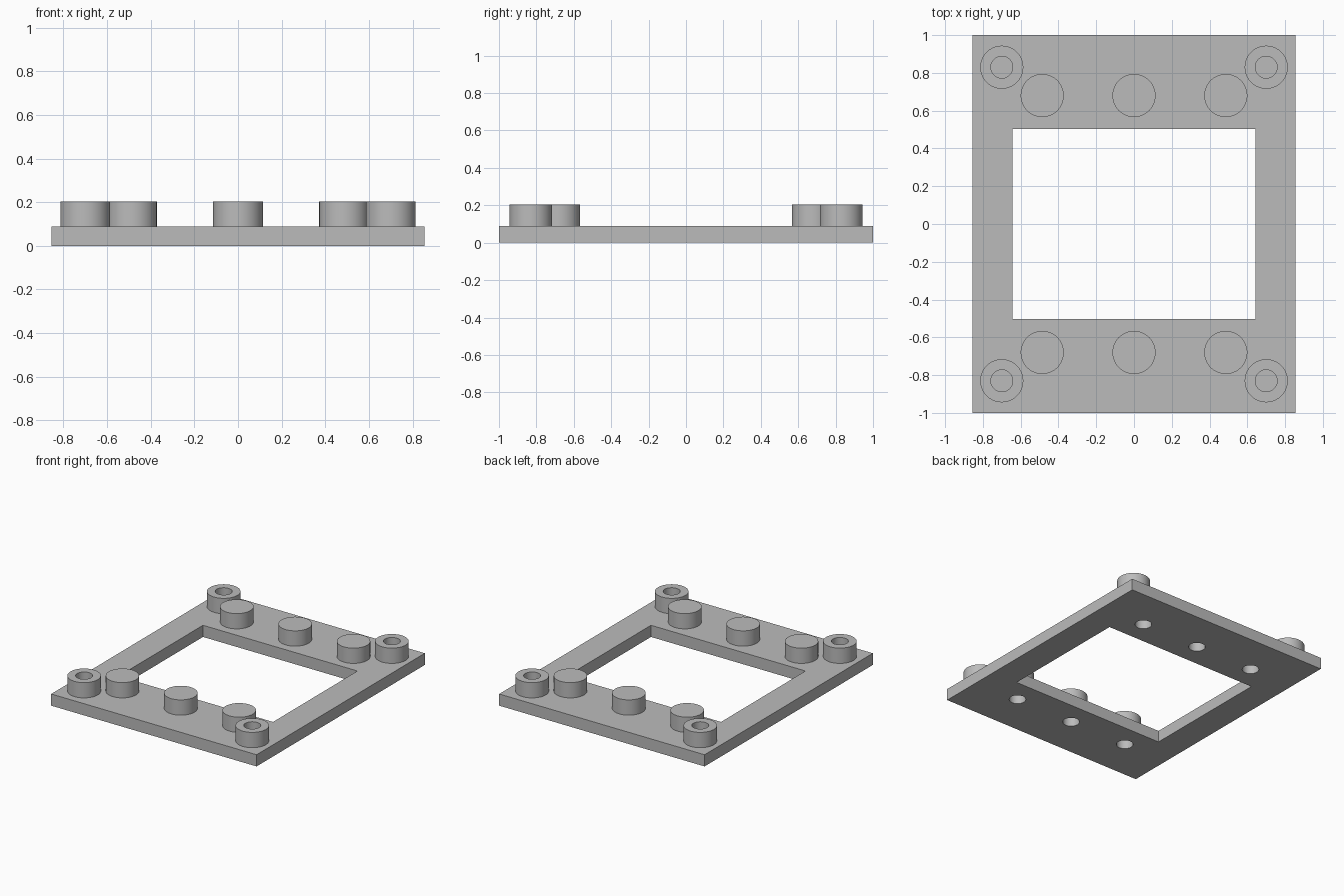
import bpy, bmesh, math

if "Cube" in bpy.data.objects:
    bpy.data.objects.remove(bpy.data.objects["Cube"])

GREY = bpy.data.materials.new("plain grey")
GREY.diffuse_color = (0.5, 0.5, 0.5, 1)
GREY.use_nodes = True
GREY.node_tree.nodes["Principled BSDF"].inputs["Base Color"].default_value = GREY.diffuse_color

PLATE_TOP, TOP = 0.088, 0.203
R, BORE = 0.114, 0.058          # boss and hole radii
SEG = 64
BOSSES = [(x, y) for x in (-0.486, 0, 0.486) for y in (-0.68, 0.68)]
POSTS = [(x, y) for x in (-0.70, 0.70) for y in (-0.83, 0.83)]


def finish(obj):
    obj.data.materials.clear()
    obj.data.materials.append(GREY)
    bpy.ops.object.select_all(action='DESELECT')
    obj.select_set(True)
    bpy.context.view_layer.objects.active = obj
    bpy.ops.object.shade_smooth_by_angle(angle=math.radians(30))


def rect(x, y):
    return [(-x, -y), (x, -y), (x, y), (-x, y)]


def circle(cx, cy, r):
    return [(cx + r * math.cos(2 * math.pi * i / SEG),
             cy + r * math.sin(2 * math.pi * i / SEG)) for i in range(SEG)]


def lathe(name, profile, x, y):
    """Revolve (radius, z) points about the vertical axis."""
    bm = bmesh.new()
    vs = [bm.verts.new((r, 0, z)) for r, z in profile]
    es = [bm.edges.new(p) for p in zip(vs, vs[1:])]
    bmesh.ops.spin(bm, geom=vs + es, cent=(0, 0, 0), axis=(0, 0, 1),
                   angle=2 * math.pi, steps=SEG, use_duplicate=False)
    bmesh.ops.remove_doubles(bm, verts=bm.verts, dist=1e-5)
    bmesh.ops.recalc_face_normals(bm, faces=bm.faces)
    # keep the outer wall facing away from the axis
    wall = max(bm.faces, key=lambda f: f.calc_center_median().xy.length)
    if wall.normal.dot(wall.calc_center_median()) < 0:
        bmesh.ops.reverse_faces(bm, faces=bm.faces)
    me = bpy.data.meshes.new(name)
    bm.to_mesh(me)
    bm.free()
    obj = bpy.data.objects.new(name, me)
    obj.location = (x, y, 0)
    bpy.context.collection.objects.link(obj)
    finish(obj)


# Frame plate: filled outline with the window and screw holes left open
cu = bpy.data.curves.new("frame_plate", 'CURVE')
cu.dimensions, cu.fill_mode, cu.extrude = '2D', 'BOTH', PLATE_TOP / 2
outlines = [rect(0.855, 1.0), rect(0.643, 0.502)]
outlines += [circle(x, y, BORE) for x, y in BOSSES]
for pts in outlines:
    sp = cu.splines.new('POLY')
    sp.points.add(len(pts) - 1)
    for p, (x, y) in zip(sp.points, pts):
        p.co = (x, y, 0, 1)
    sp.use_cyclic_u = True
plate = bpy.data.objects.new("frame_plate", cu)
plate.location.z = PLATE_TOP / 2
bpy.context.collection.objects.link(plate)
plate.select_set(True)
bpy.context.view_layer.objects.active = plate
bpy.ops.object.convert(target='MESH')
plate = bpy.context.view_layer.objects.active
bm = bmesh.new()
bm.from_mesh(plate.data)
bmesh.ops.remove_doubles(bm, verts=bm.verts, dist=1e-5)
bmesh.ops.recalc_face_normals(bm, faces=bm.faces)
bm.to_mesh(plate.data)
bm.free()
finish(plate)

# Closed-top bosses with a blind hole rising from below
for x, y in BOSSES:
    lathe("boss", [(0, TOP), (R, TOP), (R, PLATE_TOP), (BORE, PLATE_TOP),
                   (BORE, 0.145), (0, 0.145)], x, y)

# Corner posts with an open bore on top
for x, y in POSTS:
    lathe("corner_post", [(0, PLATE_TOP + 0.001), (BORE, PLATE_TOP + 0.001),
                          (BORE, TOP), (R, TOP), (R, PLATE_TOP)], x, y)
